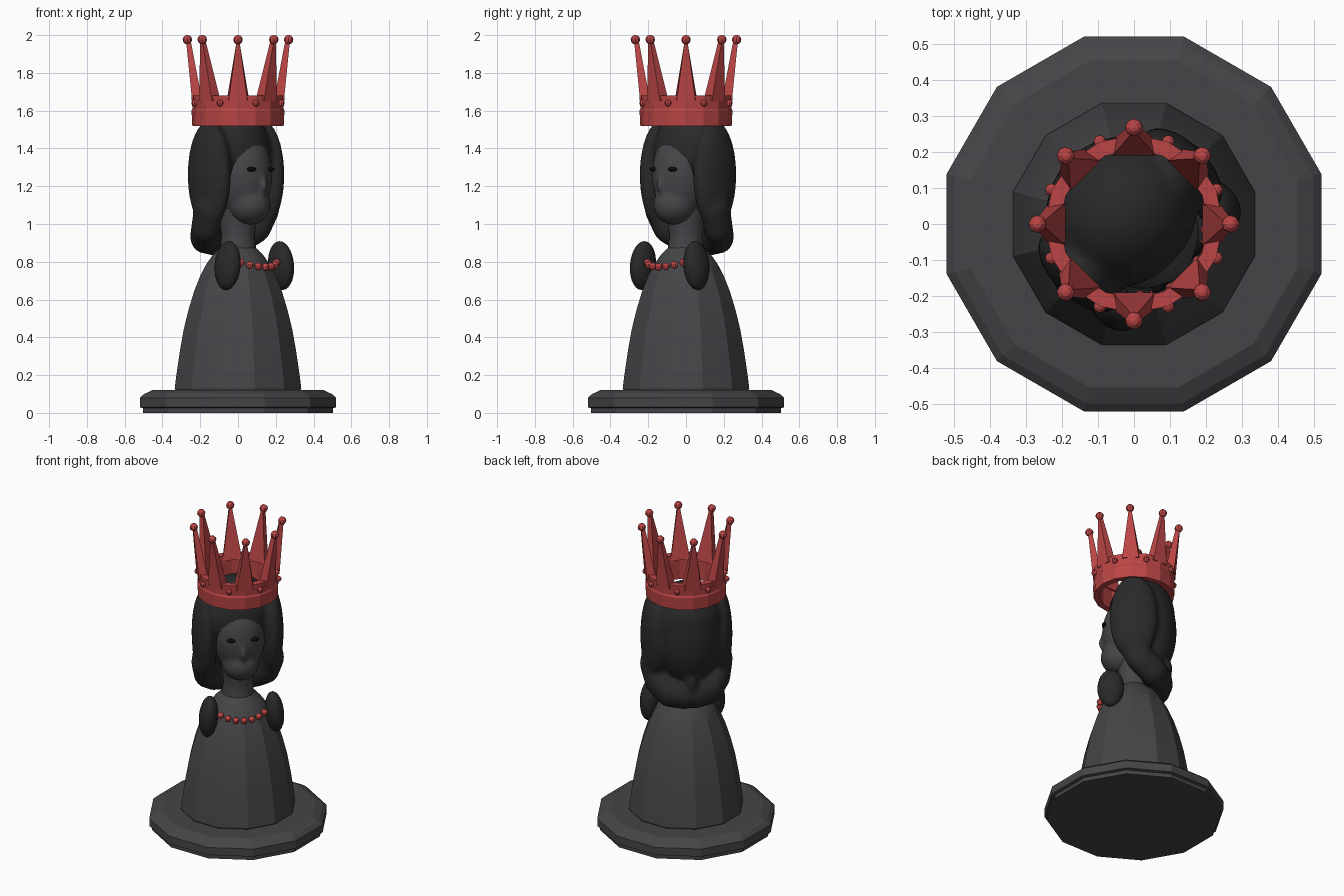
import bpy, bmesh
from math import sin, cos, pi, radians
from mathutils import Matrix, Vector

if "Cube" in bpy.data.objects:
    bpy.data.objects.remove(bpy.data.objects["Cube"])

TURN = Matrix.Rotation(radians(45), 4, 'Z')   # the figure looks along the diagonal


def material(name, rgb):
    m = bpy.data.materials.new(name)
    m.diffuse_color = (*rgb, 1)
    m.use_nodes = True
    m.node_tree.nodes["Principled BSDF"].inputs["Base Color"].default_value = m.diffuse_color
    return m


STONE = material("dark_stone", (0.06, 0.06, 0.065))
HAIR = material("hair_black", (0.022, 0.022, 0.023))
BLACK = material("eye_black", (0.004, 0.004, 0.004))
RED = material("red", (0.5, 0.06, 0.06))


def finish(name, bm, mat, smooth=None, turn=False):
    if turn:
        bm.transform(TURN)
    bmesh.ops.recalc_face_normals(bm, faces=bm.faces)
    me = bpy.data.meshes.new(name)
    bm.to_mesh(me)
    bm.free()
    ob = bpy.data.objects.new(name, me)
    bpy.context.collection.objects.link(ob)
    me.materials.append(mat)
    if smooth:
        bpy.ops.object.select_all(action='DESELECT')
        ob.select_set(True)
        bpy.context.view_layer.objects.active = ob
        bpy.ops.object.shade_smooth_by_angle(angle=radians(smooth))
    return ob


def lathe(name, profile, n, offset, mat, closed=False, smooth=None):
    """Revolve (radius, z) points; open profiles get flat caps."""
    bm = bmesh.new()
    rings = [[bm.verts.new((r * cos(offset + 2 * pi * i / n),
                            r * sin(offset + 2 * pi * i / n), z))
              for i in range(n)] for r, z in profile]
    pairs = list(zip(rings, rings[1:]))
    if closed:
        pairs.append((rings[-1], rings[0]))
    else:
        bm.faces.new(rings[0])
        bm.faces.new(rings[-1])
    for a, b in pairs:
        for i in range(n):
            j = (i + 1) % n
            bm.faces.new((a[i], a[j], b[j], b[i]))
    return finish(name, bm, mat, smooth)


def ball(bm, centre, semi, u=24, v=16, tilt=0):
    m = (Matrix.Translation(centre) @ Matrix.Rotation(tilt, 4, 'Y')
         @ Matrix.Diagonal((*semi, 1)))
    bmesh.ops.create_uvsphere(bm, u_segments=u, v_segments=v, radius=1, matrix=m)


def sculpt(name, blobs, mat, voxel, iterations):
    """Fuse overlapping ellipsoids into one soft surface."""
    bm = bmesh.new()
    for centre, semi in blobs:
        ball(bm, centre, semi)
    ob = finish(name, bm, mat, turn=True)
    rm = ob.modifiers.new("fuse", 'REMESH')
    rm.mode = 'VOXEL'
    rm.voxel_size = voxel
    rm.use_smooth_shade = True
    sm = ob.modifiers.new("soften", 'SMOOTH')
    sm.factor = 0.5
    sm.iterations = iterations
    return ob


# plinth and gown, both twelve-sided
A = radians(15)
lathe("plinth", [(0.52, 0), (0.52, 0.025), (0.538, 0.03), (0.538, 0.08),
                 (0.515, 0.1), (0.47, 0.12)], 12, A, STONE)
lathe("gown", [(0.34, 0.115), (0.347, 0.13), (0.338, 0.2), (0.318, 0.33),
               (0.298, 0.44), (0.27, 0.55), (0.24, 0.645), (0.205, 0.73),
               (0.172, 0.79), (0.135, 0.84), (0.085, 0.885)],
      12, A, STONE, smooth=25)
lathe("neck", [(0.1, 0.85), (0.092, 0.9), (0.09, 0.95), (0.1, 1.02), (0.11, 1.08)],
      20, 0, STONE, smooth=40)

# head with jaw and nose
sculpt("head", [((0, -0.03, 1.26), (0.158, 0.162, 0.24)),
                ((0, -0.085, 1.1), (0.112, 0.115, 0.105)),
                ((0, -0.19, 1.21), (0.02, 0.022, 0.055))], STONE, 0.015, 3)

# eyes
bm = bmesh.new()
for s in (-1, 1):
    ball(bm, (s * 0.068, -0.17, 1.29), (0.03, 0.017, 0.013), 12, 8)
finish("eyes", bm, BLACK, 40, True)

# hair: cap, back fall, side locks and the roll joining them behind the neck
blobs = [((0, 0.045, 1.38), (0.215, 0.2, 0.235)),
         ((0, 0.1, 1.27), (0.19, 0.155, 0.29)),
         ((0, 0.17, 1.01), (0.045, 0.06, 0.1))]
path = [Vector(p) for p in ((0.21, 0.01, 1.08), (0.19, 0.05, 0.99),
                            (0.13, 0.12, 0.935), (0, 0.155, 0.92))]
for s in (-1, 1):
    blobs.append(((s * 0.2, 0.015, 1.26), (0.075, 0.145, 0.29)))
    for a, b in zip(path, path[1:]):
        for k in range(4):
            p = a.lerp(b, k / 4)
            blobs.append(((s * p.x, p.y, p.z), (0.07, 0.085, 0.092)))
sculpt("hair", blobs, HAIR, 0.016, 4)

# arms
bm = bmesh.new()
for s in (-1, 1):
    ball(bm, (s * 0.2, -0.122, 0.78), (0.056, 0.08, 0.13), 20, 14, -s * 0.1)
finish("arms", bm, HAIR, 60, True)

# necklace
bm = bmesh.new()
for i in range(-4, 5):
    t = radians(13.5 * i)
    ball(bm, (0.205 * sin(t), -0.205 * cos(t), 0.773 + 0.0025 * i * i),
         (0.02,) * 3, 10, 8)
finish("necklace", bm, RED, 30, True)

# crown band
lathe("crown_band", [(0.242, 1.52), (0.246, 1.6), (0.241, 1.61), (0.247, 1.68),
                     (0.205, 1.68), (0.205, 1.52)], 16, 0, RED, closed=True)

# crown spikes, tip balls and studs
spikes, tips, studs = bmesh.new(), bmesh.new(), bmesh.new()
for i in range(8):
    rot = Matrix.Rotation(i * pi / 4, 4, 'Z')
    pts = [(0.19, -0.06, 1.65), (0.19, 0.06, 1.65), (0.243, 0.05, 1.65),
           (0.243, -0.05, 1.65), (0.25, -0.007, 1.97), (0.25, 0.007, 1.97),
           (0.275, 0.007, 1.97), (0.275, -0.007, 1.97)]
    v = [spikes.verts.new(rot @ Vector(p)) for p in pts]
    for f in ((0, 1, 2, 3), (4, 5, 6, 7), (0, 1, 5, 4), (1, 2, 6, 5),
              (2, 3, 7, 6), (3, 0, 4, 7)):
        spikes.faces.new([v[k] for k in f])
    ball(tips, rot @ Vector((0.268, 0, 1.976)), (0.025,) * 3, 8, 6)
    half = Matrix.Rotation((i + 0.5) * pi / 4, 4, 'Z')
    ball(studs, half @ Vector((0.248, 0, 1.64)), (0.018,) * 3, 8, 6)
finish("crown_spikes", spikes, RED)
finish("crown_tips", tips, RED)
finish("crown_studs", studs, RED)
